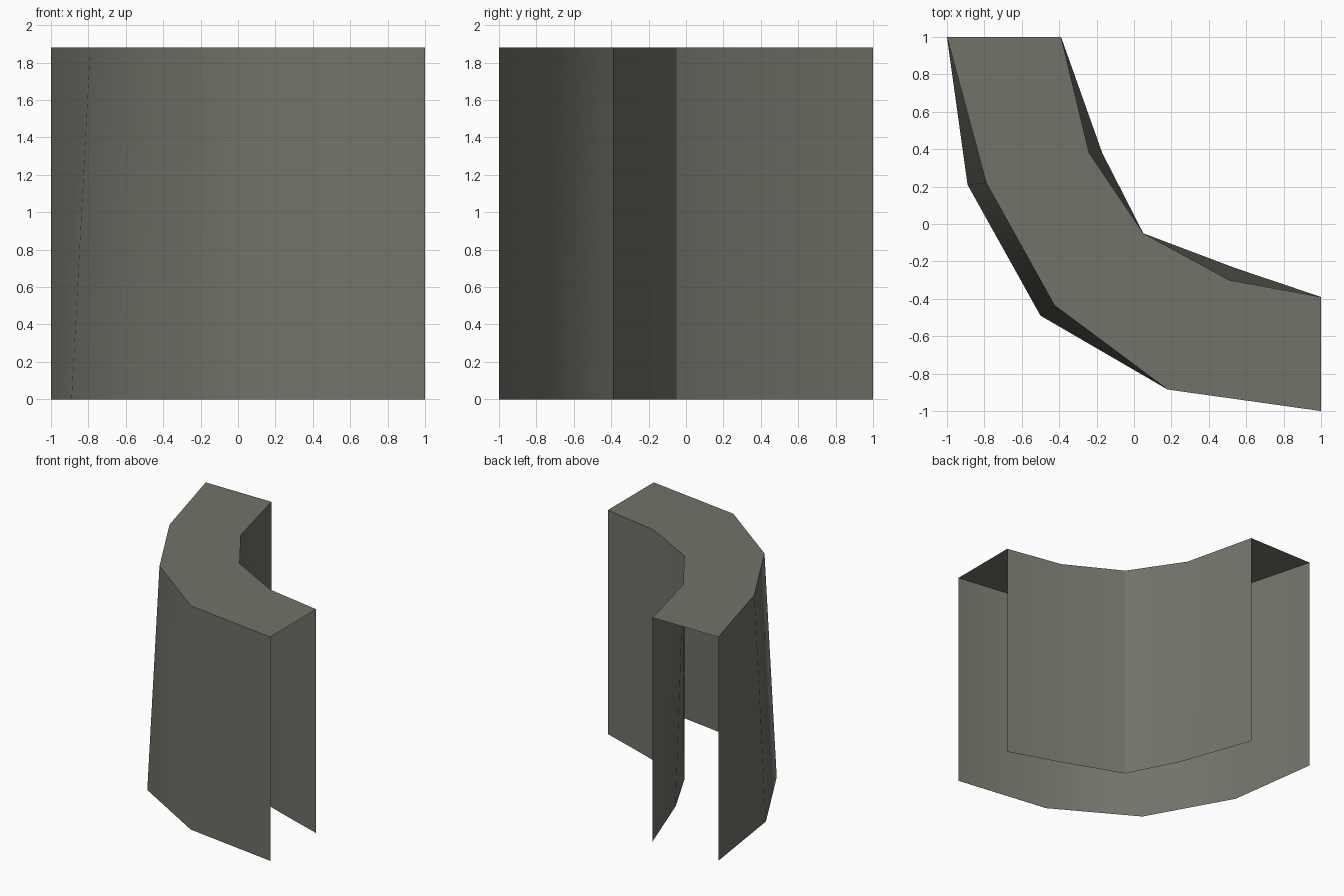
import bpy, bmesh, math

if "Cube" in bpy.data.objects:
    bpy.data.objects.remove(bpy.data.objects["Cube"])

H = 1.88
# Plan curves of the two walls (x, y): at the top and at the open bottom
OUTER_TOP = [(-1, 1), (-0.79, 0.22), (-0.425, -0.435), (0.18, -0.885), (1, -1)]
OUTER_LOW = [(-1, 1), (-0.89, 0.21), (-0.50, -0.49), (0.18, -0.885), (1, -1)]
INNER_TOP = [(-0.39, 1), (-0.24, 0.38), (0.05, -0.05), (0.51, -0.30), (1, -0.39)]
INNER_LOW = [(-0.39, 1), (-0.17, 0.38), (0.05, -0.05), (0.54, -0.235), (1, -0.39)]

bm = bmesh.new()


def row(points, z):
    return [bm.verts.new((x, y, z)) for x, y in points]


def strip(a, b):
    for i in range(len(a) - 1):
        bm.faces.new((a[i], a[i + 1], b[i + 1], b[i]))


ot, ol = row(OUTER_TOP, H), row(OUTER_LOW, 0)
it, il = row(INNER_TOP, H), row(INNER_LOW, 0)

strip(ol, ot)                     # outer wall
strip(it, il)                     # inner wall
bm.faces.new(ot + it[::-1])       # flat top; ends and bottom stay open

mesh = bpy.data.meshes.new("curved_wall_cover")
bm.to_mesh(mesh)
bm.free()
obj = bpy.data.objects.new("curved_wall_cover", mesh)
bpy.context.collection.objects.link(obj)

# Stone grey
mat = bpy.data.materials.new("stone_grey")
mat.diffuse_color = (0.17, 0.17, 0.143, 1)
mat.use_nodes = True
mat.node_tree.nodes["Principled BSDF"].inputs["Base Color"].default_value = mat.diffuse_color
mesh.materials.append(mat)

# Smooth walls, with sharp top rim and inner corner
bpy.context.view_layer.objects.active = obj
obj.select_set(True)
bpy.ops.object.shade_smooth_by_angle(angle=math.radians(32))
